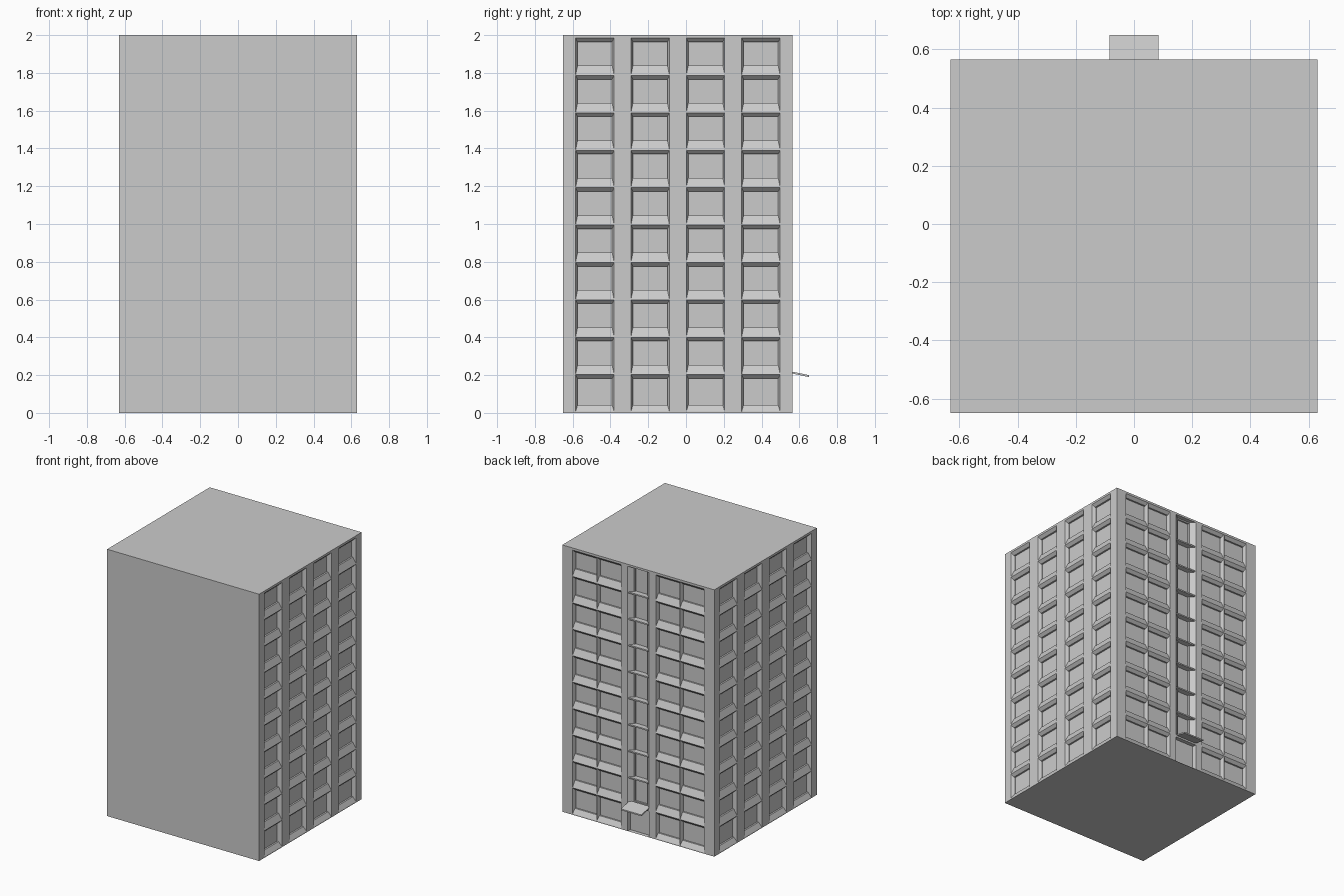
import bpy, bmesh
from mathutils import Vector

if "Cube" in bpy.data.objects:
    bpy.data.objects.remove(bpy.data.objects["Cube"])

HX, Y0, Y1, H = 0.63, -0.65, 0.565, 2.0
FLOORS, PITCH, BASE = 10, 0.198, 0.21
Z = Vector((0, 0, 1))


def finish(name, bm):
    bmesh.ops.remove_doubles(bm, verts=bm.verts, dist=1e-5)
    mesh = bpy.data.meshes.new(name)
    bm.to_mesh(mesh)
    bm.free()
    ob = bpy.data.objects.new(name, mesh)
    bpy.context.collection.objects.link(ob)
    return ob


def facade(name, n, offset, u_min, u_max, columns):
    """Flat wall facing n with stepped recesses, arranged in columns.
    Each column is (u0, u1, cells); each cell is a list of (u0, u1, v0, v1, depth) rings."""
    bm = bmesh.new()
    n = Vector(n)
    u_axis = Z.cross(n)

    def quad(pts):
        bm.faces.new([bm.verts.new(u_axis * u + Z * v + n * (offset - d)) for u, v, d in pts])

    def corners(r):
        a, b, c, e, d = r
        return [(a, c, d), (b, c, d), (b, e, d), (a, e, d)]

    def flat(a, b, c, e):
        if b - a > 1e-5 and e - c > 1e-5:
            quad(corners((a, b, c, e, 0)))

    edge = u_min
    for a, b, cells in columns:
        flat(edge, a, 0, H)
        low = 0
        for rings in cells:
            flat(a, b, low, rings[0][2])
            low = rings[0][3]
            for r, s in zip(rings, rings[1:]):
                p, q = corners(r), corners(s)
                for i in range(4):
                    j = (i + 1) % 4
                    if p[i][1] == p[j][1] == q[i][1] == q[j][1] == 0:
                        continue
                    quad([p[i], p[j], q[j], q[i]])
            quad(corners(rings[-1]))
        flat(a, b, low, H)
        edge = b
    flat(edge, u_max, 0, H)
    return finish(name, bm)


def window_column(left, right, side):
    """Ten stacked windows with sloped sill and lintel around a sunken pane."""
    cells = []
    for k in range(FLOORS):
        pane0 = 0.042 if k == 0 else 0.254 + PITCH * (k - 1)
        pane1 = 0.182 + PITCH * k
        lo = 0.008 if k == 0 else BASE - 0.004 + PITCH * (k - 1)
        hi = min(BASE - 0.008 + PITCH * k, H - 0.004)
        cells.append([(left - side, right + side, lo, hi, 0),
                      (left, right, pane0, pane1, 0.02),
                      (left, right, pane0, pane1, 0.032)])
    return (left - side, right + side, cells)


# Side walls: four window columns each
side_cols = [(-0.574 + 0.293 * i, -0.391 + 0.293 * i) for i in range(4)]
facade("right_wall", (1, 0, 0), HX, Y0, Y1,
       [window_column(a, b, 0.01) for a, b in side_cols])
facade("left_wall", (-1, 0, 0), HX, -Y1, -Y0,
       [window_column(-b, -a, 0.01) for a, b in reversed(side_cols)])

# Back wall: paired windows either side of a stairwell groove over the doorway
pairs = [(0.152, 0.336), (0.354, 0.538)]
door = [(-0.09, 0.09, 0, 0.195, 0), (-0.085, 0.085, 0, 0.195, 0.03)]
groove = [(-0.09, 0.09, 0.215, 1.985, 0), (-0.055, 0.055, 0.215, 1.985, 0.03),
          (-0.05, 0.05, 0.225, 1.975, 0.03), (-0.05, 0.05, 0.225, 1.975, 0.042)]
facade("back_wall", (0, 1, 0), Y1, -HX, HX,
       [window_column(-b, -a, 0.007) for a, b in reversed(pairs)]
       + [(-0.09, 0.09, [door, groove])]
       + [window_column(a, b, 0.007) for a, b in pairs])

# Blank front wall, roof and floor
facade("front_wall", (0, -1, 0), -Y0, -HX, HX, [])
for name, z in (("roof", H), ("floor", 0)):
    bm = bmesh.new()
    pts = [(-HX, Y0, z), (HX, Y0, z), (HX, Y1, z), (-HX, Y1, z)]
    bm.faces.new([bm.verts.new(p) for p in (pts if z else pts[::-1])])
    finish(name, bm)


def slab(name, half, y_in, y_out, z_in, z_out, thick):
    bm = bmesh.new()
    bmesh.ops.create_cube(bm, size=1)
    for v in bm.verts:
        out = v.co.y > 0
        v.co = (half * (1 if v.co.x > 0 else -1), y_out if out else y_in,
                (z_out if out else z_in) + (thick if v.co.z > 0 else 0))
    return finish(name, bm)


# Landing ledges in the groove and the sloping door canopy
for k in range(1, 9):
    z = 0.2 + PITCH * k
    slab(f"landing_ledge_{k}", 0.08, 0.52, Y1 - 0.001, z, z, 0.01)
slab("door_canopy", 0.085, Y1 - 0.02, 0.65, 0.212, 0.190, 0.01)
